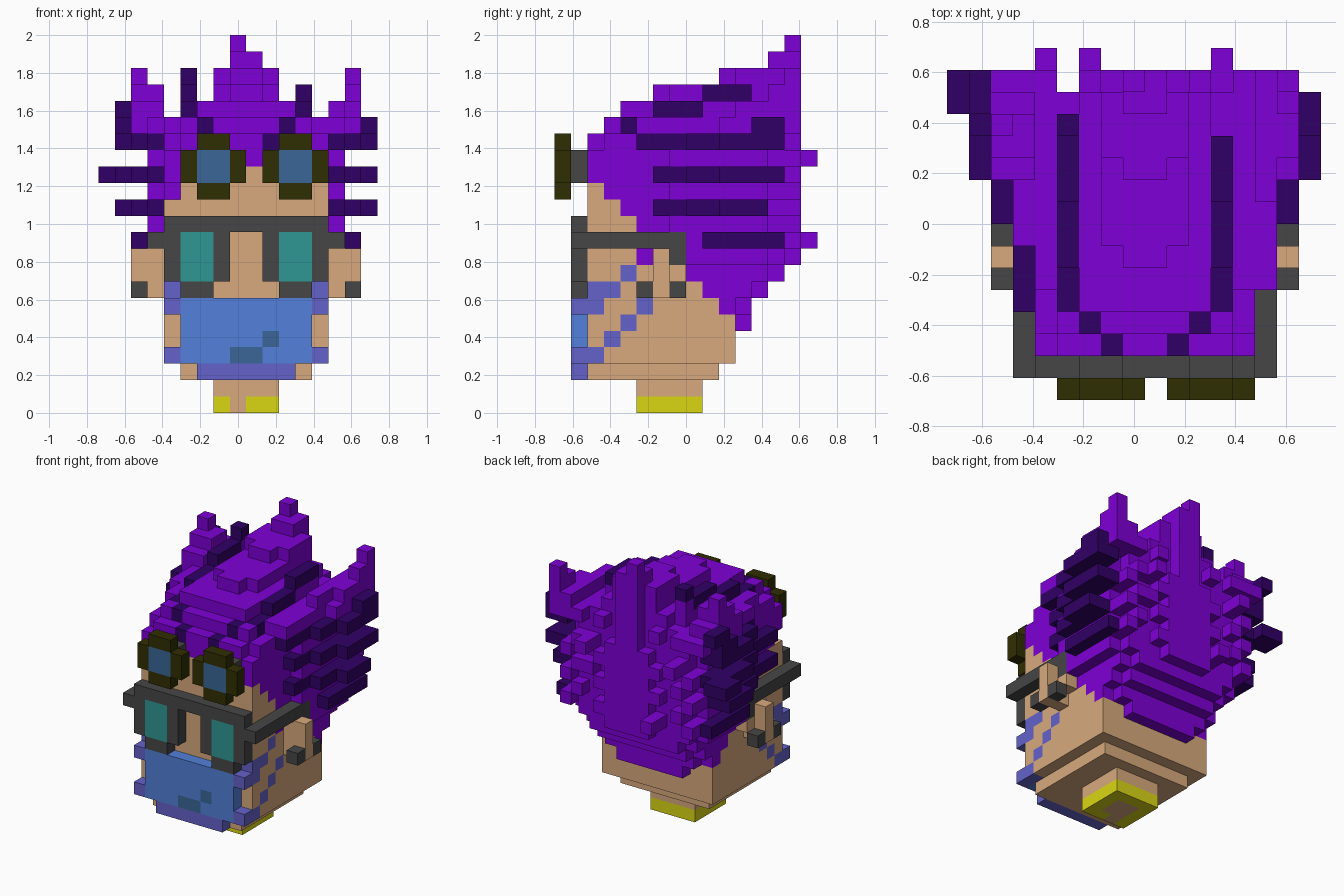
import bpy, bmesh

cube = bpy.data.objects.get("Cube")
if cube:
    bpy.data.objects.remove(cube, do_unlink=True)

S = 2 / 23                      # edge length of one block
NX, NY = 17, 16                 # grid width and depth in blocks
AXIS = 18                       # a block range mirrors to AXIS - x

COLOURS = {
    "purple hair": (126, 0, 214), "dark purple hair": (49, 0, 102),
    "skin": (216, 170, 125), "charcoal": (70, 70, 70),
    "teal lens": (46, 151, 147), "blue lens": (58, 102, 151),
    "mask blue": (83, 128, 218), "mask violet": (101, 98, 202),
    "dark olive": (48, 46, 2), "yellow": (218, 215, 20),
}


def linear(c):
    c /= 255
    return c / 12.92 if c <= 0.04045 else ((c + 0.055) / 1.055) ** 2.4


mats = {}
for name, rgb in COLOURS.items():
    m = bpy.data.materials.new(name)
    m.use_nodes = True
    col = (*[linear(c) for c in rgb], 1)
    m.diffuse_color = col
    bsdf = m.node_tree.nodes["Principled BSDF"]
    bsdf.inputs["Base Color"].default_value = col
    bsdf.inputs["Roughness"].default_value = 0.8
    mats[name] = m

cells = {}                      # block position -> (part, colour)


def fill(part, colour, xs, ys, zs, mirror=False):
    """Fill a box of blocks; each range is (start, end), end excluded."""
    for x in range(*xs):
        for y in range(*ys):
            for z in range(*zs):
                cells[x, y, z] = (part, colour)
                if mirror:
                    cells[AXIS - 1 - x, y, z] = (part, colour)


# Neck with a yellow collar
fill("neck", "skin", (7, 11), (5, 9), (0, 2))
fill("neck", "yellow", (7, 11), (5, 9), (0, 1))
fill("neck", "skin", (8, 10), (6, 8), (0, 1))
fill("neck", "skin", (8, 9), (5, 6), (0, 1))

# Head
fill("head", "skin", (5, 13), (2, 10), (2, 3))
fill("head", "skin", (4, 14), (2, 11), (3, 13))
fill("head", "skin", (5, 14), (2, 10), (13, 14))

# Hair: hairline start per level, with an inset last row low at the back
P, D = "purple hair", "dark purple hair"
for z, start in zip(range(6, 16), (10, 9, 8, 8, 8, 5, 4, 3, 2, 2)):
    end = min(14, 6 + z)
    inset = 1 if z < 9 else 0
    fill("hair", P, (4, 14), (start, end - 1), (z, z + 1))
    fill("hair", P, (4 + inset, 14 - inset), (end - 1, end), (z, z + 1))
fill("hair", P, (6, 12), (11, 12), (5, 6))
fill("head", "skin", (5, 13), (2, 3), (14, 15))
fill("hair", P, (4, 5), (5, 6), (9, 10), True)

# Hair: rounded front edge of the crown
for x, low, high in ((4, 3, 5), (5, 2, 3), (6, 2, 3), (7, 2, 3), (8, 2, 3)):
    fill("hair", P, (x, x + 1), (low, 14), (16, 17), True)
    fill("hair", P, (x, x + 1), (high, 14), (17, 18), True)

# Hair: sides
fill("hair", P, (3, 4), (8, 13), (9, 17), True)
fill("hair", P, (3, 4), (7, 8), (11, 16), True)

# Hair: stepped crown and tall centre spike
fill("hair", P, (6, 12), (4, 14), (18, 19))
fill("hair", P, (7, 11), (7, 14), (19, 20))
fill("hair", P, (8, 10), (6, 7), (19, 20))
fill("hair", P, (7, 11), (11, 14), (20, 21))
fill("hair", P, (8, 10), (10, 11), (20, 21))
fill("hair", P, (8, 10), (13, 15), (16, 22))
fill("hair", P, (8, 9), (14, 15), (22, 23))

# Hair: back panel
fill("hair", P, (7, 11), (14, 15), (9, 16))

# Hair: staggered tufts on the back, column by column
for x, levels in ((6, (10, 12, 14, 17)), (4, (11, 13, 15)), (3, (10, 12, 14))):
    for z in levels:
        fill("hair", P, (x, x + 1), (13, 15), (z, z + 1), True)
fill("hair", P, (12, 13), (14, 15), (13, 14))
fill("hair", P, (12, 13), (14, 16), (15, 16))
fill("hair", P, (4, 5), (14, 16), (15, 16))
fill("hair", P, (6, 7), (14, 16), (10, 11))

# Hair: bright side locks sweeping up to pointed tips
fill("hair", P, (3, 5), (9, 15), (17, 18), True)
fill("hair", P, (2, 3), (10, 15), (17, 18), True)
fill("hair", P, (3, 4), (7, 9), (17, 18))
fill("hair", P, (2, 4), (10, 14), (18, 19))
fill("hair", P, (2, 4), (11, 13), (19, 20))
fill("hair", P, (2, 3), (12, 13), (20, 21))
fill("hair", P, (14, 15), (5, 9), (17, 18))
fill("hair", P, (14, 15), (9, 15), (18, 19))
fill("hair", P, (15, 16), (11, 15), (18, 19))
fill("hair", P, (15, 16), (13, 15), (19, 20))
fill("hair", P, (15, 16), (14, 15), (20, 21))

# Dark strands standing out from the sides: level, right and left front, back
for z, left, right, back in ((10, 8, 9, 14), (12, 6, 4, 13), (14, 6, 4, 14), (16, 5, 7, 14)):
    fill("side_strands", D, (3, 4), (right, 8), (z, z + 1))
    fill("side_strands", D, (14, 15), (left, 8), (z, z + 1))
    fill("side_strands", D, (2, 3), (9 if z == 10 else 8, back), (z, z + 1), True)
    if z > 10:
        fill("side_strands", D, (1, 2), (10, back), (z, z + 1), True)
fill("side_strands", D, (0, 2), (13, 15), (14, 15))
fill("side_strands", D, (1, 2), (12, 14), (17, 18), True)
fill("side_strands", D, (1, 2), (13, 15), (18, 19))

# Dark strands along the crown
for x, steps in ((5, ((4, 6, 17), (6, 9, 18), (9, 12, 19), (12, 13, 20))),
                 (12, ((4, 6, 17), (6, 9, 18), (9, 12, 19)))):
    for y0, y1, z in steps:
        fill("crown_strands", P, (x, x + 1), (y0, y1), (17, z))
        fill("crown_strands", D, (x, x + 1), (y0, y1), (z, z + 1))
fill("crown_strands", D, (6, 7), (3, 4), (17, 18), True)
fill("crown_strands", D, (7, 8), (2, 3), (16, 17), True)

# Ears with a stud on each side of the lobe
fill("ears", "skin", (2, 4), (6, 7), (7, 10), True)
fill("ears", "skin", (3, 4), (7, 8), (8, 9), True)
for y in (5, 7):
    fill("ear_studs", "charcoal", (2, 3), (y, y + 1), (7, 8), True)

# Face mask with straps and spots
fill("mask", "mask blue", (5, 13), (1, 2), (3, 7))
fill("mask", "mask violet", (6, 12), (1, 2), (2, 3))
for z in (3, 6):
    fill("mask", "mask violet", (4, 5), (1, 2), (z, z + 1), True)
fill("mask", "blue lens", (8, 10), (1, 2), (3, 4))
fill("mask", "blue lens", (10, 11), (1, 2), (4, 5))
for y, z in ((2, 7), (3, 7), (2, 6), (4, 8), (5, 6), (4, 5), (3, 4), (2, 3)):
    fill("mask_straps", "mask violet", (4, 5), (y, y + 1), (z, z + 1), True)

# Glasses
fill("glasses", "charcoal", (4, 14), (1, 2), (11, 12))
fill("glasses", "charcoal", (3, 4), (1, 8), (10, 11), True)
fill("glasses", "charcoal", (3, 4), (7, 8), (9, 10), True)
fill("glasses", "charcoal", (4, 8), (1, 2), (8, 11), True)
fill("glasses", "charcoal", (5, 7), (1, 2), (7, 8), True)
fill("glasses", "teal lens", (5, 7), (1, 2), (8, 11), True)

# Goggles on the forehead
for x in (5, 10):
    fill("goggles", "dark olive", (x, x + 4), (0, 1), (14, 16))
    fill("goggles", "dark olive", (x + 1, x + 3), (0, 1), (13, 17))
    fill("goggles", "blue lens", (x + 1, x + 3), (0, 1), (14, 16))
    fill("goggles", "charcoal", (x + 1, x + 3), (1, 2), (14, 16))

# Corner offsets of each block side, counter-clockwise from outside
SIDES = {
    (1, 0, 0): ((1, 0, 0), (1, 1, 0), (1, 1, 1), (1, 0, 1)),
    (-1, 0, 0): ((0, 0, 0), (0, 0, 1), (0, 1, 1), (0, 1, 0)),
    (0, 1, 0): ((0, 1, 0), (0, 1, 1), (1, 1, 1), (1, 1, 0)),
    (0, -1, 0): ((0, 0, 0), (1, 0, 0), (1, 0, 1), (0, 0, 1)),
    (0, 0, 1): ((0, 0, 1), (1, 0, 1), (1, 1, 1), (0, 1, 1)),
    (0, 0, -1): ((0, 0, 0), (0, 1, 0), (1, 1, 0), (1, 0, 0)),
}


def build(part):
    """Make one object from the outer faces of a part's blocks."""
    bm, verts, used = bmesh.new(), {}, []
    for (x, y, z), (owner, colour) in cells.items():
        if owner != part:
            continue
        if colour not in used:
            used.append(colour)
        for (dx, dy, dz), corners in SIDES.items():
            if (x + dx, y + dy, z + dz) in cells:
                continue
            ring = []
            for cx, cy, cz in corners:
                k = (x + cx, y + cy, z + cz)
                if k not in verts:
                    verts[k] = bm.verts.new(((k[0] - NX / 2) * S, (k[1] - NY / 2) * S, k[2] * S))
                ring.append(verts[k])
            bm.faces.new(ring).material_index = used.index(colour)
    mesh = bpy.data.meshes.new(part)
    bm.to_mesh(mesh)
    bm.free()
    for colour in used:
        mesh.materials.append(mats[colour])
    bpy.context.collection.objects.link(bpy.data.objects.new(part, mesh))


for part in dict.fromkeys(owner for owner, _ in cells.values()):
    build(part)
